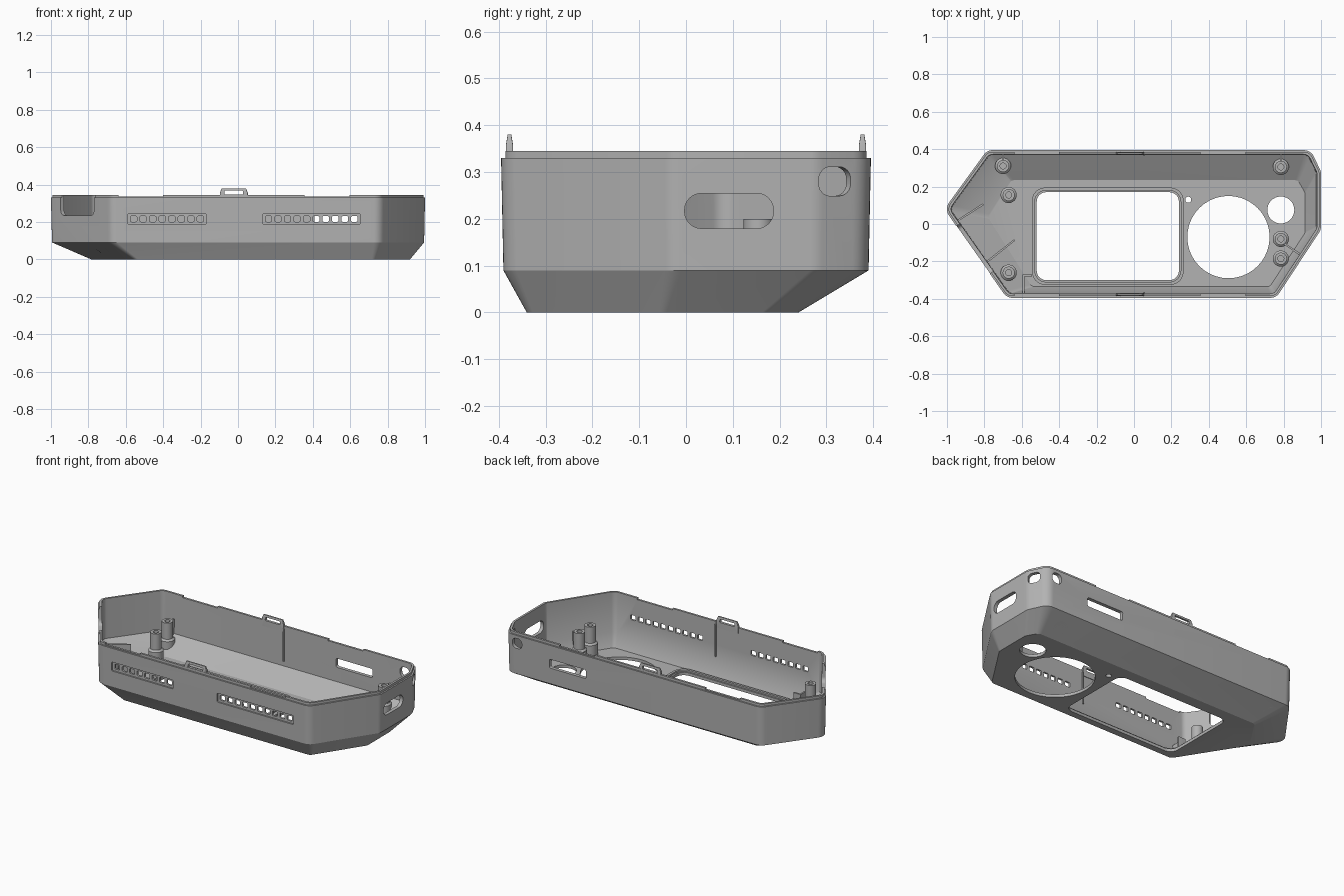
import bpy, bmesh, math
from mathutils import Vector, Matrix

if "Cube" in bpy.data.objects:
    bpy.data.objects.remove(bpy.data.objects["Cube"])

grey = bpy.data.materials.new("plain grey")
grey.use_nodes = True
COLOUR = (0.45, 0.45, 0.45, 1)
grey.diffuse_color = COLOUR
grey.node_tree.nodes["Principled BSDF"].inputs["Base Color"].default_value = COLOUR

# Corner points, counter-clockwise from the pointed left tip
WALL = [(-1.014, .08), (-.68, -.395), (.76, -.395), (1, -.03), (1, .28), (.945, .395), (-.785, .395)]
BASE = [(-.79, .04), (-.55, -.34), (.73, -.34), (.92, -.05), (.92, .17), (.88, .24), (-.66, .24)]


def inset(poly, d):
    """Move every edge of a convex polygon inwards by d."""
    pts = [Vector(p) for p in poly]
    out = []
    for i, p in enumerate(pts):
        a, b = (p - pts[i - 1]).normalized(), (pts[(i + 1) % len(pts)] - p).normalized()
        na, nb = Vector((-a.y, a.x)), Vector((-b.y, b.x))
        out.append(p + (na + nb) * d / (1 + na.dot(nb)))
    return out


def rounded(poly, r, steps=6):
    """Replace each corner with an arc of radius r."""
    pts = [Vector(p) for p in poly]
    out = []
    for i, p in enumerate(pts):
        a, b = (p - pts[i - 1]).normalized(), (pts[(i + 1) % len(pts)] - p).normalized()
        turn = a.angle_signed(b) * -1
        start = p - a * r * math.tan(abs(turn) / 2)
        centre = start + Vector((-a.y, a.x)) * r
        out += [centre + Matrix.Rotation(turn * k / steps, 2) @ (start - centre) for k in range(steps + 1)]
    return out


def rect(w, h, r):
    return rounded([(-w / 2, -h / 2), (w / 2, -h / 2), (w / 2, h / 2), (-w / 2, h / 2)], r)


def circle(r, n=40):
    return [Vector((r * math.cos(math.tau * k / n), r * math.sin(math.tau * k / n))) for k in range(n)]


def loft(name, rings, matrix=Matrix()):
    """Closed solid through a stack of (points, z) rings."""
    bm = bmesh.new()
    loops = [[bm.verts.new((p[0], p[1], z)) for p in pts] for pts, z in rings]
    for lo, hi in zip(loops, loops[1:]):
        for i in range(len(lo)):
            j = (i + 1) % len(lo)
            bm.faces.new((lo[i], lo[j], hi[j], hi[i]))
    bm.faces.new(loops[0][::-1])
    bm.faces.new(loops[-1])
    bmesh.ops.recalc_face_normals(bm, faces=bm.faces)
    bm.transform(matrix)
    mesh = bpy.data.meshes.new(name)
    bm.to_mesh(mesh)
    bm.free()
    mesh.materials.append(grey)
    ob = bpy.data.objects.new(name, mesh)
    bpy.context.collection.objects.link(ob)
    return ob


def prism(name, pts, z0, z1, x=0, y=0):
    return loft(name, [(pts, z0), (pts, z1)], Matrix.Translation((x, y, 0)))


def box(name, x, y, z, w, d, h, turn=0):
    m = Matrix.Translation((x, y, z)) @ Matrix.Rotation(turn, 4, 'Z')
    return loft(name, [(rect(w, d, .001), -h / 2), (rect(w, d, .001), h / 2)], m)


def wall_plug(pts, x, y, z, turn=0, depth=.06):
    """Cutter whose outline lies on an upright wall."""
    m = Matrix.Translation((x, y, z)) @ Matrix.Rotation(turn, 4, 'Z') @ Matrix.Rotation(math.pi / 2, 4, 'X')
    return loft("cutter", [(pts, -depth), (pts, depth)], m)


def combine(ob, tool, operation='DIFFERENCE', keep=False):
    mod = ob.modifiers.new("cut", 'BOOLEAN')
    mod.operation, mod.solver, mod.object = operation, 'EXACT', tool
    bpy.context.view_layer.objects.active = ob
    bpy.ops.object.modifier_apply(modifier=mod.name)
    if not keep:
        bpy.data.objects.remove(tool)


# Shell: sloped base, upright wall, stepped rim, hollow inside
outer = [(rounded(BASE, .03), 0), (rounded(inset(WALL, .005), .06), .09), (rounded(WALL, .06), .33)]
envelope = loft("envelope", outer)
envelope.hide_render = True
shell = loft("shell", outer + [
    (rounded(inset(WALL, .009), .05), .33),
    (rounded(inset(WALL, .009), .05), .345),
    (rounded(inset(WALL, .022), .04), .345),
    (rounded(inset(WALL, .026), .035), .1),
    (rounded(inset(BASE, .006), .025), .018)])

# Openings in the floor
combine(shell, prism("cutter", rect(.76, .47, .05), -.1, .06, -.14, -.065))
for r, x, y in [(.22, .505, -.07), (.072, .785, .075), (.016, .29, .13)]:
    combine(shell, prism("cutter", circle(r), -.1, .06, x, y))

# Vent rows on the front: shallow recess with square holes
for x0, count in [(-.558, 8), (.163, 10)]:
    mid = x0 + .051 * (count - 1) / 2
    combine(shell, wall_plug(rect(.051 * count + .012, .056, .006), mid, -.395, .216, depth=.012))
    for k in range(count):
        combine(shell, wall_plug(rect(.034, .03, .006), x0 + .051 * k, -.395, .216))

# Ports: back slot, end slot, two corner holes
chamfer = math.atan2(.115, -.055)
combine(shell, wall_plug(rect(.25, .055, .01), .535, .395, .215))
combine(shell, wall_plug(rect(.19, .075, .036), 1, .092, .217, math.pi / 2))
combine(shell, wall_plug(rect(.075, .062, .026), .975, .315, .28, chamfer))
combine(shell, wall_plug(rect(.065, .062, .026), .88, .395, .28))

# Open notch in the front-left wall
slant = math.atan2(-.475, .334)
combine(shell, wall_plug(rect(.31, .2, .03), -.86, -.139, .335, slant))

# Gaps in the rim lip on both long sides
for side in (-1, 1):
    for x in (-.52, .475):
        combine(shell, box("cutter", x, side * .385, .35, .24, .06, .03))

# Snap loops standing on the rim
for side, label in [(-1, "front"), (1, "back")]:
    y = side * .377
    loop = loft(label + "_snap_loop", [(rect(.15, .016, .003), .31), (rect(.15, .016, .003), .355),
                (rect(.13, .008, .002), .38)], Matrix.Translation((-.022, y, 0)))
    combine(loop, wall_plug(rect(.1, .02, .004), -.022, y, .357))
    box(label + "_inner_rib", .055, side * .368, .23, .008, .01, .2)

# Raised lip around the floor window
lip = prism("window_lip", rect(.81, .52, .07), .012, .028, -.14, -.065)
combine(lip, prism("cutter", rect(.78, .49, .06), 0, .05, -.14, -.065))

# Screw bosses, trimmed to the inside of the shell
BOSSES = [(-.7, .31), (-.67, .155), (-.67, -.26), (.785, .305), (.785, -.08), (.785, -.185)]
for k, (x, y) in enumerate(BOSSES):
    boss = loft(f"screw_boss_{k + 1}", [(circle(.043), .004), (circle(.043), .09), (circle(.032), .1),
                (circle(.032), .2)], Matrix.Translation((x, y, 0)))
    combine(boss, prism("cutter", circle(.016, 24), .1, .3, x, y))
    combine(boss, envelope, 'INTERSECT', keep=True)

# Stiffening ribs
RIBS = [(-.885, .055, .19, .57, .1), (-.72, -.15, .21, .67, .11), (.84, -.13, .12, -.6, .14),
        (-.59, -.32, .1, math.pi / 2, .1), (-.57, -.275, .05, 0, .1)]
for k, (x, y, length, turn, top) in enumerate(RIBS):
    rib = box(f"rib_{k + 1}", x, y, top / 2 + .005, length, .01, top, turn)
    combine(rib, envelope, 'INTERSECT', keep=True)
for x in (-.7, .785):
    box("boss_web", x, .352, .14, .01, .04, .1)

bpy.data.objects.remove(envelope)

# Smooth curved faces, keep hard edges sharp
for ob in bpy.context.collection.objects:
    if ob.type == 'MESH' and ob.data.materials and ob.data.materials[0] == grey:
        bpy.ops.object.select_all(action='DESELECT')
        ob.select_set(True)
        bpy.context.view_layer.objects.active = ob
        bpy.ops.object.shade_smooth_by_angle(angle=math.radians(25))
